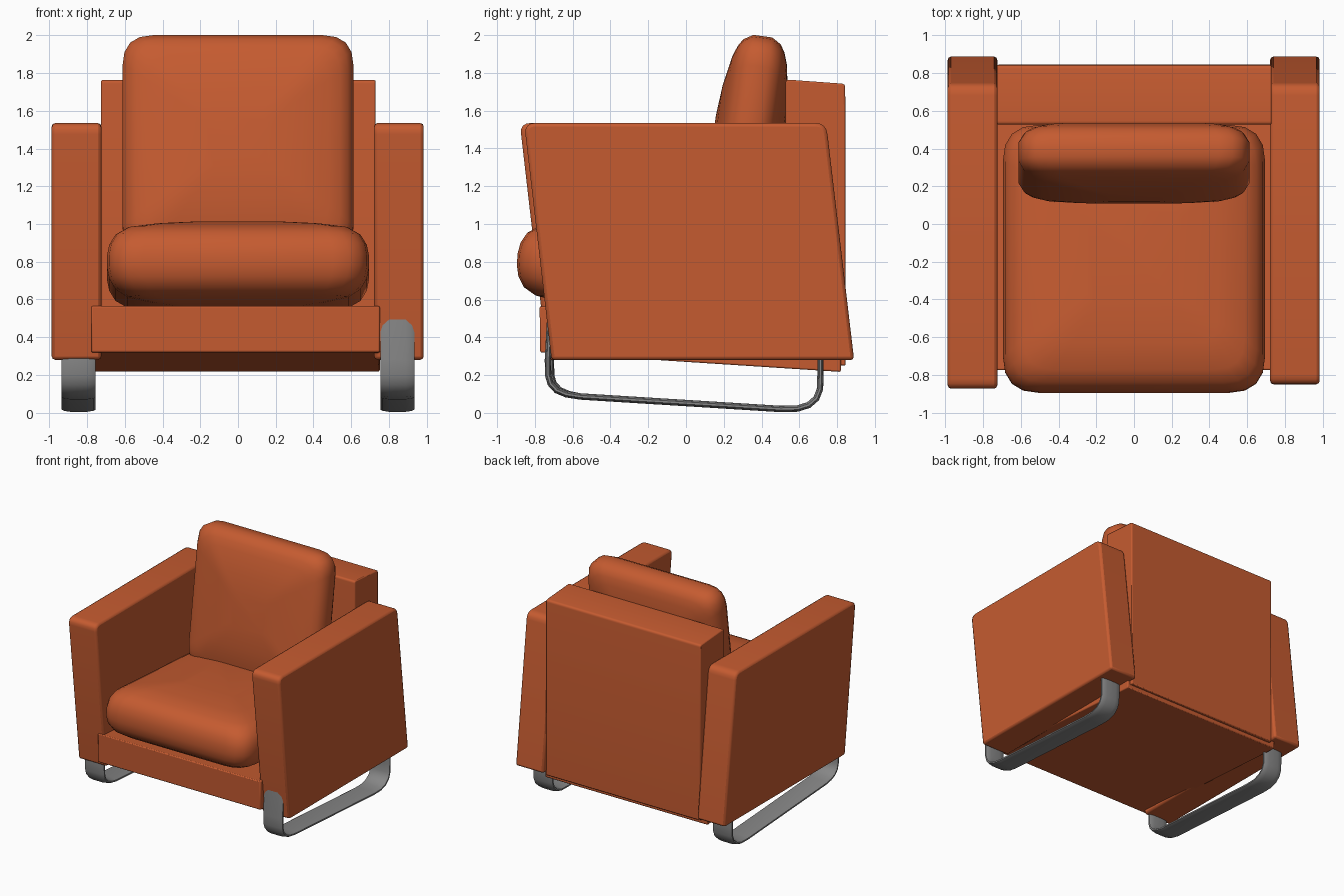
import bpy, bmesh, math
from mathutils import Vector, Matrix

if "Cube" in bpy.data.objects:
    bpy.data.objects.remove(bpy.data.objects["Cube"])


def material(name, rgb):
    m = bpy.data.materials.new(name)
    m.diffuse_color = (*rgb, 1)
    m.use_nodes = True
    m.node_tree.nodes["Principled BSDF"].inputs["Base Color"].default_value = m.diffuse_color
    return m


ORANGE = material("burnt orange fabric", (0.56, 0.105, 0.03))
STEEL = material("grey steel", (0.24, 0.24, 0.24))


def finish(name, bm, mat, angle=35, bevel=0):
    bmesh.ops.recalc_face_normals(bm, faces=bm.faces)
    me = bpy.data.meshes.new(name)
    bm.to_mesh(me)
    bm.free()
    ob = bpy.data.objects.new(name, me)
    bpy.context.collection.objects.link(ob)
    me.materials.append(mat)
    if bevel:
        mod = ob.modifiers.new("soft edges", 'BEVEL')
        mod.width, mod.segments = bevel, 2
        mod.limit_method, mod.angle_limit = 'ANGLE', math.radians(40)
    bpy.ops.object.select_all(action='DESELECT')
    bpy.context.view_layer.objects.active = ob
    ob.select_set(True)
    bpy.ops.object.shade_smooth_by_angle(angle=math.radians(angle))
    return ob


def round_corners(corners, steps=4):
    """Corners are (a, b, radius); returns the outline with rounded corners."""
    pts, n = [], len(corners)
    for i, (a, b, r) in enumerate(corners):
        p = Vector((a, b))
        if r == 0:
            pts.append(p)
            continue
        s = p + (Vector(corners[i - 1][:2]) - p).normalized() * r
        e = p + (Vector(corners[(i + 1) % n][:2]) - p).normalized() * r
        for k in range(steps + 1):
            t = k / steps
            pts.append(s * (1 - t) ** 2 + p * 2 * t * (1 - t) + e * t * t)
    return pts


def loft(rings, caps=True):
    bm = bmesh.new()
    vs = [[bm.verts.new(p) for p in ring] for ring in rings]
    n = len(vs[0])
    for r0, r1 in zip(vs, vs[1:]):
        for i in range(n):
            j = (i + 1) % n
            bm.faces.new((r0[i], r0[j], r1[j], r1[i]))
    if caps:
        bm.faces.new(vs[0])
        bm.faces.new(vs[-1])
    return bm


def slab(name, corners, x0, x1, bevel):
    """Side profile (y, z) extruded across x."""
    pts = round_corners(corners)
    bm = loft([[(x, p.x, p.y) for p in pts] for x in (x0, x1)])
    return finish(name, bm, ORANGE, bevel=bevel)


def cushion(name, hw, hd, corner, layers, matrix):
    """Pillow from rounded-rectangle rings; layers are (inset, half height)."""
    rings = []
    for inset, h in [(i, -h) for i, h in reversed(layers)] + layers:
        w, d = hw - inset, hd - inset
        r = max(corner - inset * 0.3, 0.06)
        r = min(r, w * 0.8, d * 0.8)
        pts = round_corners([(-w, -d, r), (w, -d, r), (w, d, r), (-w, d, r)])
        rings.append([(p.x, p.y, h) for p in pts])
    bm = loft(rings)
    bm.transform(matrix)
    return finish(name, bm, ORANGE, angle=60)


# slanted arm panels; the left one reaches slightly further forward
for side, x0, x1, f in (("right", 0.722, 0.985, 0), ("left", -0.988, -0.725, -0.023)):
    slab(side + "_arm", [(-0.712 + f, 0.28, 0), (0.89, 0.28, 0),
                         (0.742, 1.535, 0.06), (-0.857 + f, 1.535, 0.06)],
         x0, x1, 0.018)

# back panel and sloping seat base
slab("back_panel", [(0.53, 0.27, 0), (0.845, 0.25, 0),
                    (0.843, 1.742, 0.02), (0.527, 1.765, 0.02)], -0.727, 0.73, 0.008)
slab("seat_base", [(-0.772, 0.32, 0), (0.82, 0.217, 0),
                   (0.82, 0.465, 0), (-0.775, 0.565, 0)], -0.778, 0.752, 0.008)

# seat cushion, tilted down towards the back
cushion("seat_cushion", 0.695, 0.71, 0.19,
        [(0, 0.03), (0.012, 0.09), (0.045, 0.145), (0.11, 0.185),
         (0.25, 0.21), (0.45, 0.23)],
        Matrix.Translation((0, -0.185, 0.768)) @ Matrix.Rotation(math.radians(-3.6), 4, 'X'))

# back cushion, standing and leaning back
cushion("back_cushion", 0.612, 0.59, 0.16,
        [(0, 0.05), (0.03, 0.1), (0.07, 0.125), (0.13, 0.146),
         (0.29, 0.175), (0.45, 0.188)],
        Matrix.Translation((0, 0.325, 1.41)) @ Matrix.Rotation(math.radians(82), 4, 'X'))

# steel runner legs: flattened tube swept along a bent path in (y, z)
path = [Vector(p) for p in ((-0.718, 0.52), (-0.731, 0.28), (-0.73, 0.2), (-0.717, 0.155),
                            (-0.685, 0.12), (-0.635, 0.099), (-0.56, 0.087), (0.5, 0.021),
                            (0.59, 0.023), (0.65, 0.042), (0.69, 0.077), (0.709, 0.125),
                            (0.712, 0.2), (0.712, 0.4))]
section = [(-0.09, -0.006), (-0.078, -0.012), (-0.045, -0.017), (0.045, -0.017),
           (0.078, -0.012), (0.09, -0.006), (0.09, 0.006), (0.078, 0.012),
           (0.045, 0.017), (-0.045, 0.017), (-0.078, 0.012), (-0.09, 0.006)]
for side, cx, dy in (("right", 0.845, 0), ("left", -0.845, 0.016)):
    rings = []
    for i, p in enumerate(path):
        t = (path[min(i + 1, len(path) - 1)] - path[max(i - 1, 0)]).normalized()
        nrm = Vector((-t.y, t.x))
        shift = dy if p.x < -0.6 else 0
        rings.append([(cx + u, p.x + nrm.x * v + shift, p.y + nrm.y * v) for u, v in section])
    finish(side + "_runner_leg", loft(rings), STEEL, angle=50)
